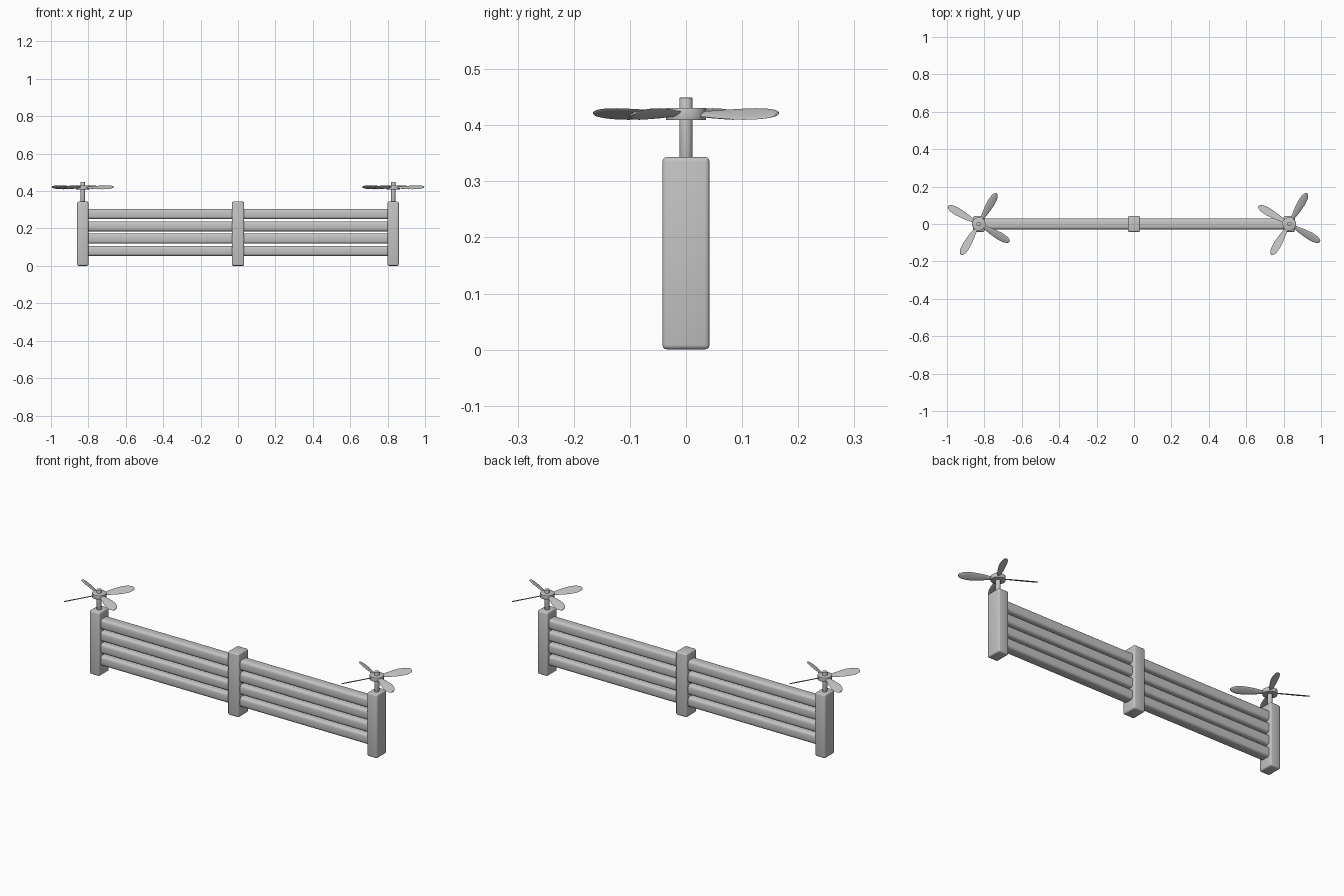
import bpy, bmesh, math
from mathutils import Matrix, Vector

if "Cube" in bpy.data.objects:
    bpy.data.objects.remove(bpy.data.objects["Cube"])

grey = bpy.data.materials.new("light_grey")
grey.diffuse_color = (0.55, 0.55, 0.55, 1)
grey.use_nodes = True
grey.node_tree.nodes["Principled BSDF"].inputs["Base Color"].default_value = grey.diffuse_color


def finish(bm, name):
    bmesh.ops.recalc_face_normals(bm, faces=bm.faces)
    me = bpy.data.meshes.new(name)
    bm.to_mesh(me)
    bm.free()
    me.materials.append(grey)
    ob = bpy.data.objects.new(name, me)
    bpy.context.collection.objects.link(ob)
    bpy.context.view_layer.objects.active = ob
    for o in bpy.context.selected_objects:
        o.select_set(False)
    ob.select_set(True)
    bpy.ops.object.shade_smooth_by_angle(angle=math.radians(35))
    return ob


def box(name, centre, size, bevel, only_x=False):
    bm = bmesh.new()
    bmesh.ops.create_cube(bm, size=1)
    bmesh.ops.scale(bm, vec=size, verts=bm.verts)
    edges = [e for e in bm.edges if not only_x
             or abs(e.verts[0].co.x - e.verts[1].co.x) > 1e-4]
    bmesh.ops.bevel(bm, geom=edges, offset=bevel, segments=3, profile=0.5,
                    affect='EDGES')
    bmesh.ops.translate(bm, vec=centre, verts=bm.verts)
    return finish(bm, name)


def cylinder(name, x, z0, z1, radius, bevel):
    bm = bmesh.new()
    bmesh.ops.create_cone(bm, cap_ends=True, segments=32, radius1=radius,
                          radius2=radius, depth=z1 - z0,
                          matrix=Matrix.Translation((x, 0, (z0 + z1) / 2)))
    rim = [e for e in bm.edges if abs(e.verts[0].co.z - e.verts[1].co.z) < 1e-5]
    bmesh.ops.bevel(bm, geom=rim, offset=bevel, segments=2, profile=0.5,
                    affect='EDGES')
    return finish(bm, name)


# Blade outline: distance from the axis, half width
OUTLINE = [(0.025, 0.009), (0.045, 0.012), (0.07, 0.017), (0.1, 0.021),
           (0.13, 0.0235), (0.155, 0.022), (0.172, 0.018), (0.183, 0.012),
           (0.188, 0.007), (0.19, 0.002)]


def blade(name, x, angle):
    # thin lens section swept along the blade and pitched
    bm = bmesh.new()
    pitch = Matrix.Rotation(math.radians(26), 4, 'X')
    place = (Matrix.Translation((x, 0, 0.42))
             @ Matrix.Rotation(math.radians(angle), 4, 'Z') @ pitch)
    rings = []
    n = 12
    for r, w in OUTLINE:
        t = min(0.0025, w * 0.5)
        rings.append([bm.verts.new(place @ Vector(
            (r, w * math.cos(2 * math.pi * i / n),
             t * math.sin(2 * math.pi * i / n)))) for i in range(n)])
    for a, b in zip(rings, rings[1:]):
        for i in range(n):
            j = (i + 1) % n
            bm.faces.new((a[i], a[j], b[j], b[i]))
    bm.faces.new(rings[0])
    bm.faces.new(rings[-1])
    return finish(bm, name)


# Posts
for label, x, width in (("left", -0.83, 0.06), ("centre", 0, 0.066),
                        ("right", 0.83, 0.06)):
    box(label + "_post", (x, 0, 0.172), (width, 0.084, 0.343), 0.008)

# Rails between the posts
for label, side in (("left", -1), ("right", 1)):
    for k in range(4):
        box(f"{label}_rail_{k + 1}", (side * 0.415, 0, 0.08 + 0.0657 * k),
            (0.80, 0.058, 0.054), 0.014, only_x=True)

# Propellers on the end posts
for label, x in (("left", -0.83), ("right", 0.83)):
    cylinder(label + "_shaft", x, 0.335, 0.449, 0.012, 0.001)
    cylinder(label + "_hub", x, 0.409, 0.431, 0.036, 0.002)
    for k in range(4):
        blade(f"{label}_blade_{k + 1}", x, 60 + 90 * k)
